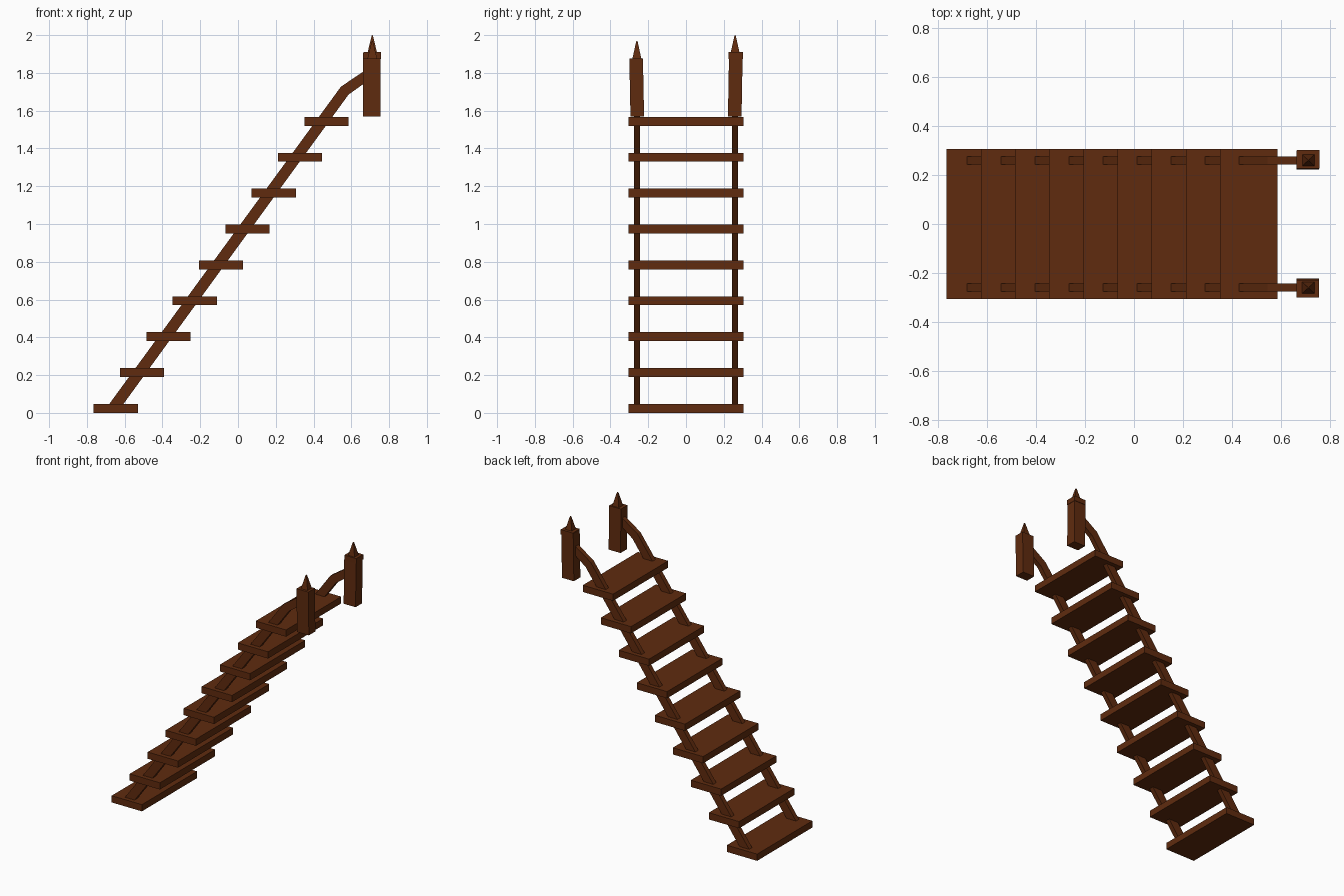
import bpy, bmesh
from mathutils import Matrix, Vector

cube = bpy.data.objects.get("Cube")
if cube:
    bpy.data.objects.remove(cube, do_unlink=True)

wood = bpy.data.materials.new("brown wood")
wood.use_nodes = True
color = (0.115, 0.024, 0.0045, 1)
wood.diffuse_color = color
wood.node_tree.nodes["Principled BSDF"].inputs["Base Color"].default_value = color


def finish(name, bm):
    bmesh.ops.recalc_face_normals(bm, faces=bm.faces)
    mesh = bpy.data.meshes.new(name)
    bm.to_mesh(mesh)
    bm.free()
    mesh.materials.append(wood)
    obj = bpy.data.objects.new(name, mesh)
    bpy.context.collection.objects.link(obj)
    return obj


def box(name, center, size):
    bm = bmesh.new()
    bmesh.ops.create_cube(bm, size=1, matrix=Matrix.Translation(center) @ Matrix.Diagonal((*size, 1)))
    return finish(name, bm)


def square_loft(name, rings):
    """Stack square rings given as (x, y, z, half width x, half width y)."""
    bm = bmesh.new()
    loops = [[bm.verts.new((x + sx * hx, y + sy * hy, z))
              for sx, sy in ((-1, -1), (1, -1), (1, 1), (-1, 1))]
             for x, y, z, hx, hy in rings]
    for low, high in zip(loops, loops[1:]):
        for i in range(4):
            j = (i + 1) % 4
            bm.faces.new((low[i], low[j], high[j], high[i]))
    bm.faces.new(loops[0])
    bm.faces.new(loops[-1])
    return finish(name, bm)


def extrude_profile(name, points, y, width):
    bm = bmesh.new()
    face = bm.faces.new([bm.verts.new((x, y - width / 2, z)) for x, z in points])
    out = bmesh.ops.extrude_face_region(bm, geom=[face])
    moved = [v for v in out["geom"] if isinstance(v, bmesh.types.BMVert)]
    bmesh.ops.translate(bm, verts=moved, vec=Vector((0, width, 0)))
    return finish(name, bm)


# Treads climbing towards +x
for i in range(9):
    box(f"tread_{i + 1}", (-0.647 + i * 0.1394, 0, 0.0235 + i * 0.19), (0.234, 0.61, 0.047))

# Side rails, bent near the top to meet the posts
rail = [(-0.705, 0.015), (-0.63, 0.015), (0.585, 1.685), (0.69, 1.76), (0.69, 1.825), (0.545, 1.727)]
for side, sign in (("front", -1), ("back", 1)):
    extrude_profile(f"{side}_rail", rail, sign * 0.259, 0.033)

# Newel posts leaning slightly outwards, with pointed finials
for side, sign, top in (("front", -1, 1.875), ("back", 1, 1.905)):
    square_loft(f"{side}_post", [
        (0.708, sign * 0.258, 1.57, 0.046, 0.036),
        (0.709, sign * 0.264, top, 0.046, 0.036)])
    square_loft(f"{side}_finial", [
        (0.711, sign * 0.260, top - 0.01, 0.028, 0.026),
        (0.711, sign * 0.260, top + 0.04, 0.016, 0.015),
        (0.711, sign * 0.260, top + 0.09, 0.004, 0.004),
        (0.711, sign * 0.260, top + 0.095, 0.001, 0.001)])
# Thin collar on the taller post
box("back_post_collar", (0.711, 0.264, 1.892), (0.093, 0.077, 0.035))
